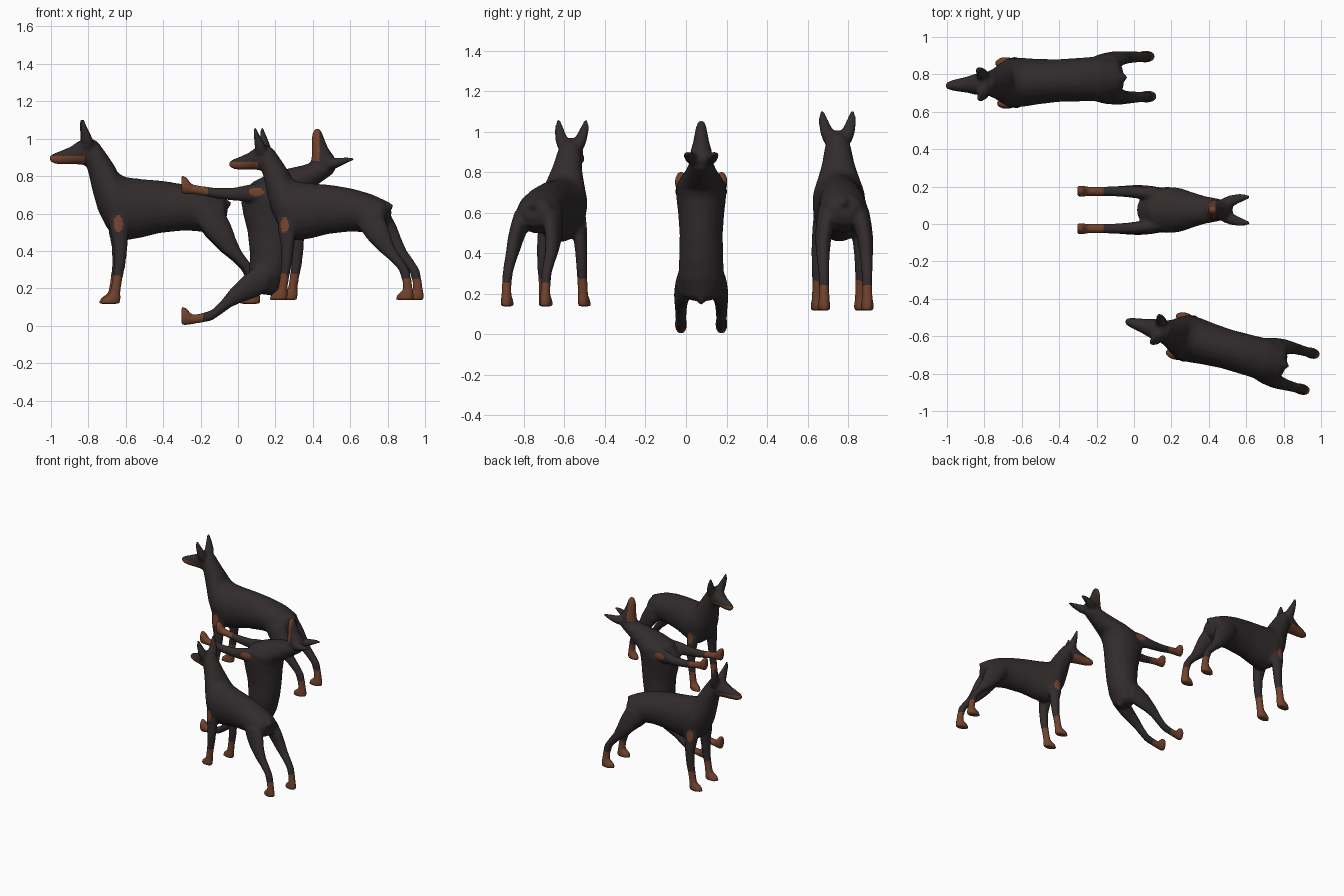
import bpy, bmesh, math
from mathutils import Vector

if "Cube" in bpy.data.objects:
    bpy.data.objects.remove(bpy.data.objects["Cube"])


def make_material(name, rgb):
    m = bpy.data.materials.new(name)
    m.use_nodes = True
    m.diffuse_color = (*rgb, 1)
    b = m.node_tree.nodes["Principled BSDF"]
    b.inputs["Base Color"].default_value = (*rgb, 1)
    b.inputs["Roughness"].default_value = 0.8
    return m


black_coat = make_material("black coat", (0.031, 0.024, 0.025))
tan_marking = make_material("tan marking", (0.17, 0.055, 0.026))


def loft(bm, rings, sides=20):
    """Closed tube through rings of (centre, half axis, half axis)."""
    loops = []
    for c, u, v in rings:
        loops.append([bm.verts.new(c + u * math.cos(a) + v * math.sin(a))
                      for a in (math.tau * i / sides for i in range(sides))])
    for lo, hi in zip(loops, loops[1:]):
        for i in range(sides):
            j = (i + 1) % sides
            bm.faces.new((lo[i], lo[j], hi[j], hi[i]))
    bm.faces.new(loops[0][::-1])
    bm.faces.new(loops[-1])


def profile_tube(bm, rows):
    """Rows: top x, top z, bottom x, bottom z, half width."""
    rings = []
    for tx, tz, bx, bz, w in rows:
        top, bot = Vector((tx, 0, tz)), Vector((bx, 0, bz))
        rings.append(((top + bot) / 2, Vector((0, w, 0)), (top - bot) / 2))
    loft(bm, rings)


def limb_pair(bm, rows):
    """Rows: x, y, z, half length, half width; built on both sides."""
    for s in (1, -1):
        loft(bm, [(Vector((x, s * y, z)), Vector((hx, 0, 0)), Vector((0, hy, 0)))
                  for x, y, z, hx, hy in rows])


bm = bmesh.new()
# Trunk and neck, rump to nape
profile_tube(bm, [
    (.385, .53, .38, .46, .05), (.36, .565, .36, .42, .09), (.27, .605, .27, .38, .12),
    (.16, .635, .16, .39, .117), (.04, .655, .02, .375, .114), (-.08, .665, -.08, .35, .122),
    (-.16, .675, -.17, .335, .132), (-.20, .695, -.26, .40, .13), (-.22, .735, -.31, .50, .107),
    (-.26, .795, -.338, .60, .083), (-.31, .865, -.358, .69, .068), (-.35, .885, -.37, .73, .055)])
# Skull and muzzle
profile_tube(bm, [
    (-.32, .86, -.33, .76, .045), (-.36, .89, -.37, .735, .06), (-.41, .87, -.41, .742, .056),
    (-.455, .838, -.455, .742, .043), (-.51, .815, -.515, .742, .033),
    (-.55, .80, -.55, .748, .024), (-.567, .79, -.567, .76, .014)])
# Docked tail
profile_tube(bm, [(.32, .57, .32, .51, .03), (.375, .56, .37, .515, .024), (.405, .54, .40, .515, .014)])
# Ears
limb_pair(bm, [(-.365, .04, .83, .035, .03), (-.37, .05, .875, .033, .036), (-.378, .062, .91, .024, .03),
               (-.388, .071, .945, .017, .022), (-.396, .076, .985, .009, .009)])
# Front legs
limb_pair(bm, [(-.20, .08, .52, .06, .04), (-.20, .095, .40, .052, .038), (-.193, .104, .30, .038, .033),
               (-.198, .107, .20, .031, .029), (-.212, .107, .12, .027, .027), (-.222, .107, .055, .028, .028),
               (-.24, .107, .028, .05, .032), (-.25, .107, -.003, .053, .032)])
# Hind legs
limb_pair(bm, [(.27, .075, .50, .09, .05), (.31, .092, .42, .09, .046), (.35, .104, .35, .074, .04),
               (.40, .107, .28, .054, .034), (.455, .107, .225, .04, .03), (.50, .107, .17, .031, .027),
               (.518, .107, .10, .027, .026), (.523, .107, .055, .028, .027),
               (.508, .107, .028, .05, .032), (.503, .107, -.003, .055, .032)])
bmesh.ops.recalc_face_normals(bm, faces=bm.faces)
raw = bpy.data.meshes.new("dog_parts")
bm.to_mesh(raw)
bm.free()

# Fuse the parts into one smooth skin
form = bpy.data.objects.new("dog_form", raw)
bpy.context.collection.objects.link(form)
fuse = form.modifiers.new("fuse", 'REMESH')
fuse.mode = 'VOXEL'
fuse.voxel_size = 0.009
soften = form.modifiers.new("soften", 'SMOOTH')
soften.factor = 0.5
soften.iterations = 10
graph = bpy.context.evaluated_depsgraph_get()
dog = bpy.data.meshes.new_from_object(form.evaluated_get(graph))
dog.name = "dog"
bpy.data.objects.remove(form)


def is_tan(c):
    paw = c.z < (0.145 if c.x < 0.2 else 0.12)
    jaw = c.x < -0.385 and c.z < 0.787
    shoulder_spot = (abs(c.y) > 0.07 and
                     ((c.x + .205) / .025) ** 2 + ((c.z - .425) / .045) ** 2 < 1)
    return paw or jaw or shoulder_spot


# Coat markings
dog.materials.clear()
dog.materials.append(black_coat)
dog.materials.append(tan_marking)
for p in dog.polygons:
    p.use_smooth = True
    p.material_index = int(is_tan(p.center))

# Three dogs: two standing, one upright on its end
for name, loc, rot, size in (
        ("standing_dog_back", (-.44, .765, .12), (0, 0, 2.6), 1),
        ("standing_dog_front", (.465, -.66, .14), (0, 0, -15.5), .935),
        ("upright_dog", (-.30, .075, .523), (0, 90, 0), .935)):
    ob = bpy.data.objects.new(name, dog)
    ob.location = loc
    ob.rotation_euler = [math.radians(a) for a in rot]
    ob.scale = (size,) * 3
    bpy.context.collection.objects.link(ob)
